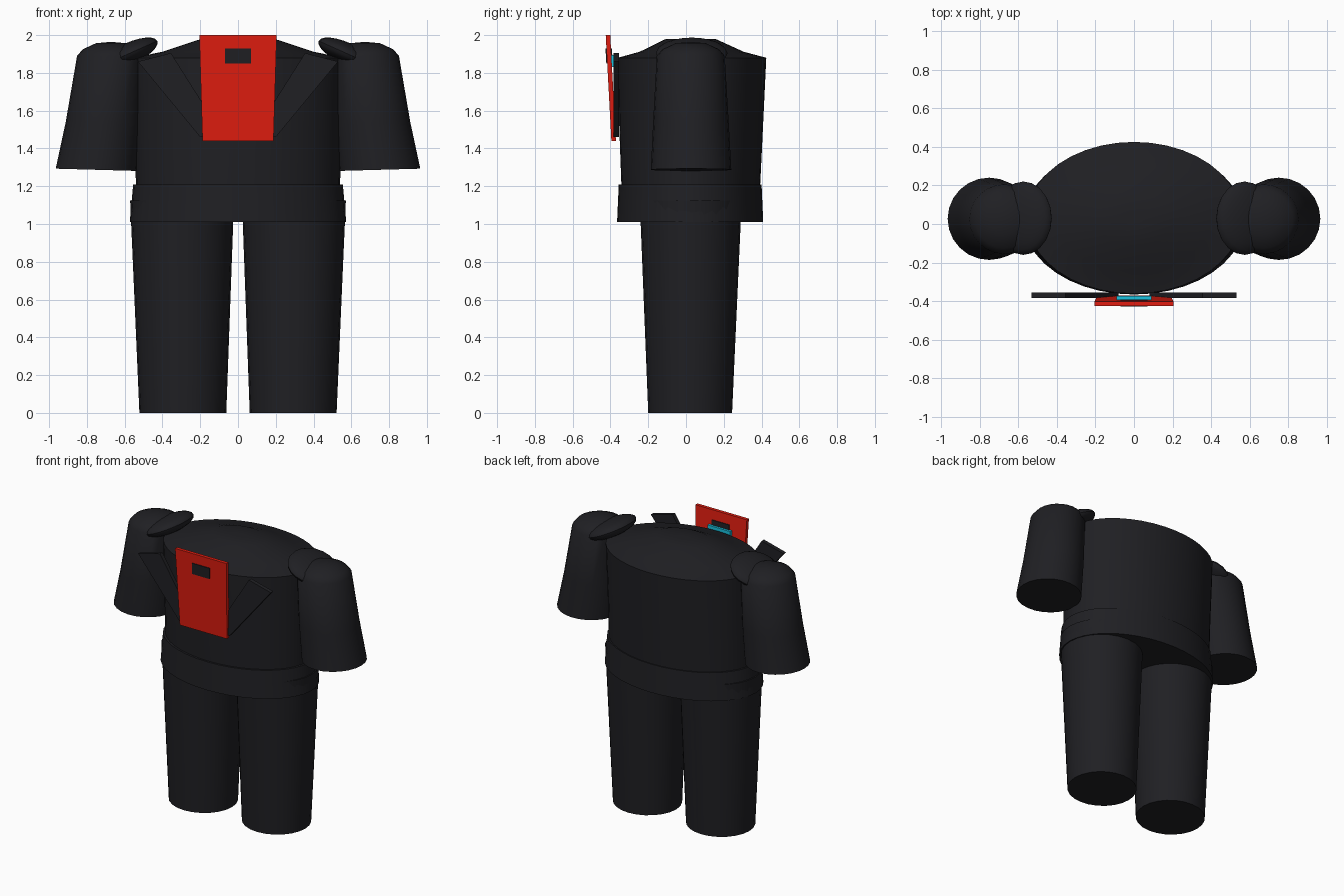
import bpy, bmesh, math
from mathutils import Matrix

if "Cube" in bpy.data.objects:
    bpy.data.objects.remove(bpy.data.objects["Cube"])


def material(name, rgb):
    m = bpy.data.materials.new(name)
    m.diffuse_color = (*rgb, 1)
    m.use_nodes = True
    m.node_tree.nodes["Principled BSDF"].inputs["Base Color"].default_value = m.diffuse_color
    return m


DARK = material("charcoal", (0.014, 0.014, 0.017))
RED = material("red", (0.75, 0.012, 0.005))
CYAN = material("cyan", (0.01, 0.55, 0.75))


def finish(name, bm, mat, smooth=None):
    bmesh.ops.recalc_face_normals(bm, faces=bm.faces[:])
    me = bpy.data.meshes.new(name)
    bm.to_mesh(me)
    bm.free()
    me.materials.append(mat)
    ob = bpy.data.objects.new(name, me)
    bpy.context.collection.objects.link(ob)
    if smooth:
        bpy.ops.object.select_all(action='DESELECT')
        ob.select_set(True)
        bpy.context.view_layer.objects.active = ob
        bpy.ops.object.shade_smooth_by_angle(angle=math.radians(smooth))
    return ob


def loft(name, rings, sides, mat=DARK, smooth=40):
    """Skin stacked ellipses (cx, cy, z, rx, ry, x_tilt) and cap both ends."""
    bm = bmesh.new()
    loops = []
    for cx, cy, z, rx, ry, tilt in rings:
        loop = []
        for i in range(sides):
            a = math.tau * i / sides
            loop.append(bm.verts.new((cx + rx * math.cos(a), cy + ry * math.sin(a),
                                      z + tilt * math.cos(a))))
        loops.append(loop)
    for a, b in zip(loops, loops[1:]):
        for i in range(sides):
            j = (i + 1) % sides
            bm.faces.new((a[i], a[j], b[j], b[i]))
    bm.faces.new(loops[0])
    bm.faces.new(loops[-1])
    return finish(name, bm, mat, smooth)


def plate(name, outline, y_top, y_bottom, z_top, z_bottom, thick, mat):
    """Extrude an x/z outline; front face leans from y_bottom to y_top."""
    bm = bmesh.new()
    sets = []
    for off in (0, thick):
        vs = []
        for x, z in outline:
            t = (z - z_bottom) / (z_top - z_bottom)
            vs.append(bm.verts.new((x, y_bottom + (y_top - y_bottom) * t + off, z)))
        sets.append(vs)
    f, b = sets
    bm.faces.new(f)
    bm.faces.new(b)
    for i in range(len(f)):
        j = (i + 1) % len(f)
        bm.faces.new((f[i], f[j], b[j], b[i]))
    return finish(name, bm, mat)


# torso with a shallow domed top
loft("torso", [(0, 0.025, 1.15, 0.54, 0.365, 0), (0, 0.027, 1.5, 0.545, 0.38, 0),
               (0, 0.032, 1.88, 0.555, 0.393, 0), (0, 0.03, 1.912, 0.40, 0.275, 0),
               (0, 0.025, 1.978, 0.20, 0.135, 0), (0, 0.025, 1.982, 0.04, 0.03, 0)], 40)

# belt band
loft("belt", [(0, 0.022, 1.01, 0.573, 0.387, 0), (0, 0.022, 1.21, 0.555, 0.378, 0)], 40)

for side, s in (("left", 1), ("right", -1)):
    # leg
    loft(side + "_leg", [(s * 0.292, 0.022, 0, 0.23, 0.222, 0),
                         (s * 0.296, 0.025, 1.125, 0.275, 0.27, 0)], 24)

    # flared arm with domed top
    loft(side + "_sleeve", [(s * 0.75, 0.027, 1.287, 0.215, 0.213, s * 0.006),
                            (s * 0.712, 0.026, 1.54, 0.200, 0.200, 0),
                            (s * 0.672, 0.025, 1.89, 0.180, 0.180, 0),
                            (s * 0.672, 0.025, 1.925, 0.150, 0.150, 0),
                            (s * 0.672, 0.025, 1.957, 0.080, 0.080, 0),
                            (s * 0.672, 0.025, 1.963, 0.015, 0.015, 0)], 24)

    # tilted shoulder pad
    bm = bmesh.new()
    bmesh.ops.create_uvsphere(bm, u_segments=20, v_segments=12, radius=1)
    bm.transform(Matrix.Translation((s * 0.573, 0.03, 1.904))
                 @ Matrix.Rotation(s * math.radians(24), 4, 'Y')
                 @ Matrix.Diagonal((0.16, 0.19, 0.057, 1)))
    finish(side + "_shoulder", bm, DARK, 40)

    # lapel
    plate(side + "_lapel", [(s * 0.53, 1.86), (s * 0.355, 1.905), (s * 0.08, 1.47), (s * 0.2, 1.46)],
          -0.383, -0.383, 1.9, 1.46, 0.028, DARK)

# leaning red chest panel, its dark inset, and the strip behind it
panel = dict(z_top=2.0, z_bottom=1.44)
plate("chest_panel", [(-0.188, 1.44), (0.188, 1.44), (0.205, 2.0), (-0.205, 2.0)],
      -0.425, -0.395, thick=0.024, mat=RED, **panel)
plate("panel_inset", [(-0.07, 1.85), (0.07, 1.85), (0.07, 1.93), (-0.07, 1.93)],
      -0.43, -0.40, thick=0.034, mat=DARK, **panel)
plate("cyan_strip", [(-0.09, 1.83), (0.09, 1.83), (0.09, 1.895), (-0.09, 1.895)],
      -0.394, -0.394, thick=0.02, mat=CYAN, **panel)
